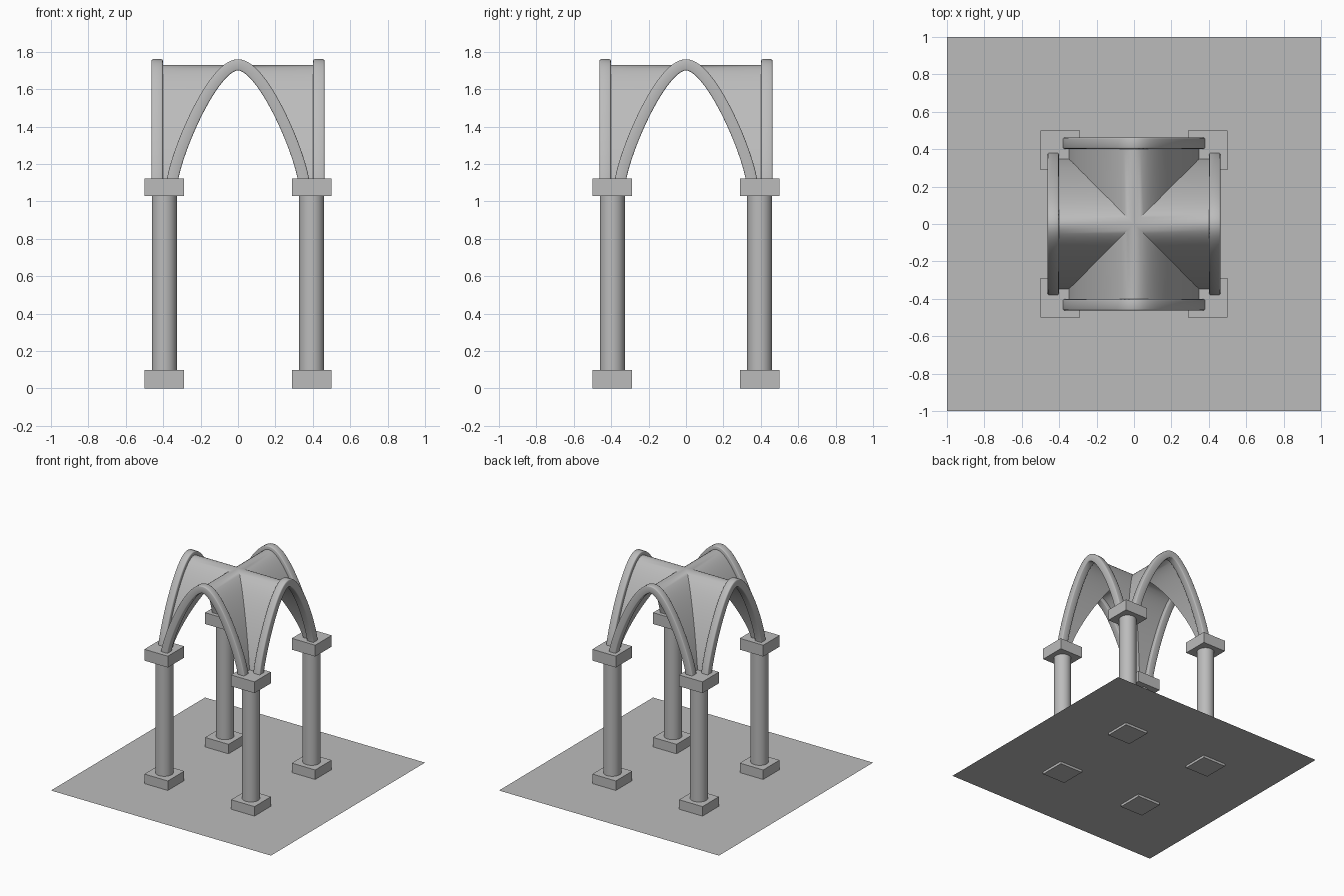
import bpy, bmesh, math
from mathutils import Vector, Matrix

if "Cube" in bpy.data.objects:
    bpy.data.objects.remove(bpy.data.objects["Cube"])

stone = bpy.data.materials.new("grey stone")
stone.diffuse_color = (0.5, 0.5, 0.5, 1)
stone.use_nodes = True
stone.node_tree.nodes["Principled BSDF"].inputs["Base Color"].default_value = stone.diffuse_color


def finish(bm, name, smooth=False, angle=35):
    bmesh.ops.remove_doubles(bm, verts=bm.verts, dist=1e-4)
    me = bpy.data.meshes.new(name)
    bm.to_mesh(me)
    bm.free()
    me.materials.append(stone)
    ob = bpy.data.objects.new(name, me)
    bpy.context.collection.objects.link(ob)
    if smooth:
        bpy.ops.object.select_all(action='DESELECT')
        ob.select_set(True)
        bpy.context.view_layer.objects.active = ob
        bpy.ops.object.shade_smooth_by_angle(angle=math.radians(angle))
    return ob


def box(name, x, y, z0, z1, w):
    bm = bmesh.new()
    m = Matrix.Translation((x, y, (z0 + z1) / 2)) @ Matrix.Diagonal((w, w, z1 - z0, 1))
    bmesh.ops.create_cube(bm, size=1, matrix=m)
    finish(bm, name)


# Floor sheet, the plinths poke slightly through it
bm = bmesh.new()
bmesh.ops.create_grid(bm, x_segments=1, y_segments=1, size=1,
                      matrix=Matrix.Translation((0, 0, 0.02)))
finish(bm, "floor")

# Four columns with plinths and capitals
C = 0.394
for sx in (-1, 1):
    for sy in (-1, 1):
        x, y = sx * C, sy * C
        box("plinth", x, y, 0, 0.098, 0.213)
        box("capital", x, y, 1.03, 1.123, 0.213)
        bm = bmesh.new()
        bmesh.ops.create_cone(bm, cap_ends=True, segments=32, radius1=0.067, radius2=0.067,
                              depth=0.96, matrix=Matrix.Translation((x, y, 0.565)))
        finish(bm, "column", True)

# Pointed-parabola centre line of the arches (x, z), left foot to right foot
P = [Vector(p) for p in ((0.351, 1.11), (0.325, 1.28), (0.13, 1.73), (0, 1.73))]
N = 24
half = []
for i in range(N + 1):
    t = i / N
    s = 1 - t
    half.append(s**3 * P[0] + 3 * s*s*t * P[1] + 3 * s*t*t * P[2] + t**3 * P[3])
line = [Vector((-p.x, p.y)) for p in half] + list(reversed(half[:-1]))

# Arch ribs on the four sides
for k in range(4):
    bm = bmesh.new()
    rings = []
    for i, p in enumerate(line):
        d = (line[min(i + 1, 2 * N)] - line[max(i - 1, 0)]).normalized()
        n = Vector((-d.y, d.x)) * 0.03
        rings.append([bm.verts.new((p.x + a * n.x, y, p.y + a * n.y))
                      for a, y in ((-1, -0.462), (1, -0.462), (1, -0.402), (-1, -0.402))])
    for a, b in zip(rings, rings[1:]):
        for j in range(4):
            bm.faces.new((a[j], a[(j + 1) % 4], b[(j + 1) % 4], b[j]))
    bm.faces.new(rings[0])
    bm.faces.new(rings[-1])
    # round the four long edges
    ring_of = {v: i for i, r in enumerate(rings) for v in r}
    long_edges = [e for e in bm.edges if ring_of[e.verts[0]] != ring_of[e.verts[1]]]
    bmesh.ops.recalc_face_normals(bm, faces=bm.faces)
    bmesh.ops.bevel(bm, geom=long_edges, offset=0.007, segments=2, profile=0.5, affect='EDGES')
    bm.transform(Matrix.Rotation(k * math.pi / 2, 4, 'Z'))
    finish(bm, "arch_rib", True, 50)

# Groin vault: four web sheets meeting on the diagonals
bm = bmesh.new()
for k in range(4):
    R = Matrix.Rotation(k * math.pi / 2, 3, 'Z')
    rows = [(bm.verts.new(R @ Vector((p.x, -abs(p.x), p.y))),
             bm.verts.new(R @ Vector((p.x, -0.41, p.y)))) for p in line]
    for a, b in zip(rows, rows[1:]):
        bm.faces.new((a[0], a[1], b[1], b[0]))
finish(bm, "groin_vault", True, 30)
